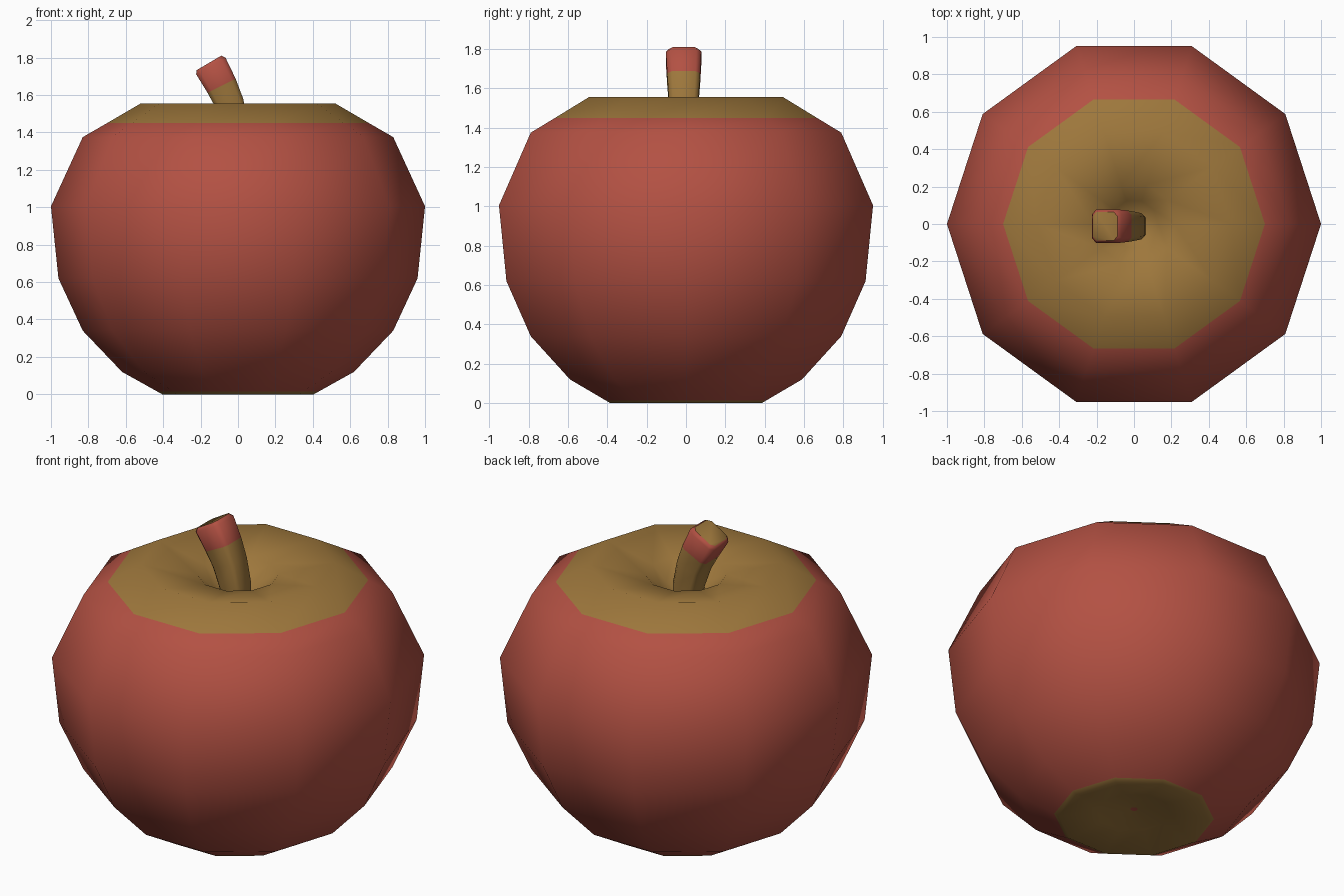
import bpy, bmesh, math
from mathutils import Vector

if "Cube" in bpy.data.objects:
    bpy.data.objects.remove(bpy.data.objects["Cube"], do_unlink=True)


def material(name, colour):
    mat = bpy.data.materials.new(name)
    mat.use_nodes = True
    mat.diffuse_color = (*colour, 1)
    mat.node_tree.nodes["Principled BSDF"].inputs["Base Color"].default_value = (*colour, 1)
    return mat


RED = material("apple red", (0.45, 0.082, 0.056))
BROWN = material("stalk brown", (0.34, 0.185, 0.045))


def skin(name, rings, band_colours, end_colours, angle):
    """Bridge a list of rings, cap both ends; colours: 0 red, 1 brown."""
    bm = bmesh.new()
    loops = [[bm.verts.new(p) for p in ring] for ring in rings]
    count = len(loops[0])
    for low, high, colour in zip(loops, loops[1:], band_colours):
        for i in range(count):
            j = (i + 1) % count
            bm.faces.new((low[i], low[j], high[j], high[i])).material_index = colour
    bm.faces.new(loops[0][::-1]).material_index = end_colours[0]
    bm.faces.new(loops[-1]).material_index = end_colours[1]
    bmesh.ops.recalc_face_normals(bm, faces=bm.faces)
    mesh = bpy.data.meshes.new(name)
    bm.to_mesh(mesh)
    bm.free()
    mesh.materials.append(RED)
    mesh.materials.append(BROWN)
    obj = bpy.data.objects.new(name, mesh)
    bpy.context.collection.objects.link(obj)
    bpy.ops.object.select_all(action='DESELECT')
    obj.select_set(True)
    bpy.context.view_layer.objects.active = obj
    bpy.ops.object.shade_smooth_by_angle(angle=math.radians(angle))
    return obj


# Fruit body: ten-sided lathe from the bottom dimple to the stalk hollow
profile = [(0.02, 0.06), (0.2, 0.04), (0.405, 0.0), (0.43, 0.014), (0.62, 0.12),
           (0.83, 0.34), (0.96, 0.62), (1.0, 1.005), (0.83, 1.375), (0.70, 1.45),
           (0.52, 1.555), (0.22, 1.49), (0.13, 1.41), (0.05, 1.36)]
SIDES = 10
body_rings = [[(r * math.cos(math.tau * i / SIDES), r * math.sin(math.tau * i / SIDES), z)
               for i in range(SIDES)] for r, z in profile]
bands = [1 if a[1] < 0.02 and b[1] < 0.02 or a[0] < 0.3 or a[1] >= 1.45 or b[0] < 0.44 else 0
         for a, b in zip(profile, profile[1:])]
skin("fruit_body", body_rings, bands, (0, 1), 80)

# Stalk: chamfered square swept along a bent path, red near the tip
path = [(0.0, 1.32), (-0.01, 1.43), (-0.045, 1.555), (-0.088, 1.65), (-0.145, 1.755), (-0.155, 1.772)]
halves = [0.062, 0.07, 0.077, 0.084, 0.09, 0.076]
stalk_rings = []
for k, ((x, z), h) in enumerate(zip(path, halves)):
    before, after = path[max(k - 1, 0)], path[min(k + 1, len(path) - 1)]
    along = Vector((after[0] - before[0], 0, after[1] - before[1])).normalized()
    side = Vector((along.z, 0, -along.x))
    c = h * 0.72
    section = [(h, -c), (h, c), (c, h), (-c, h), (-h, c), (-h, -c), (-c, -h), (c, -h)]
    centre = Vector((x, -0.012, z))
    stalk_rings.append([centre + side * u + Vector((0, v, 0)) for u, v in section])
skin("stalk", stalk_rings, [1, 1, 1, 0, 0], (1, 1), 50)
